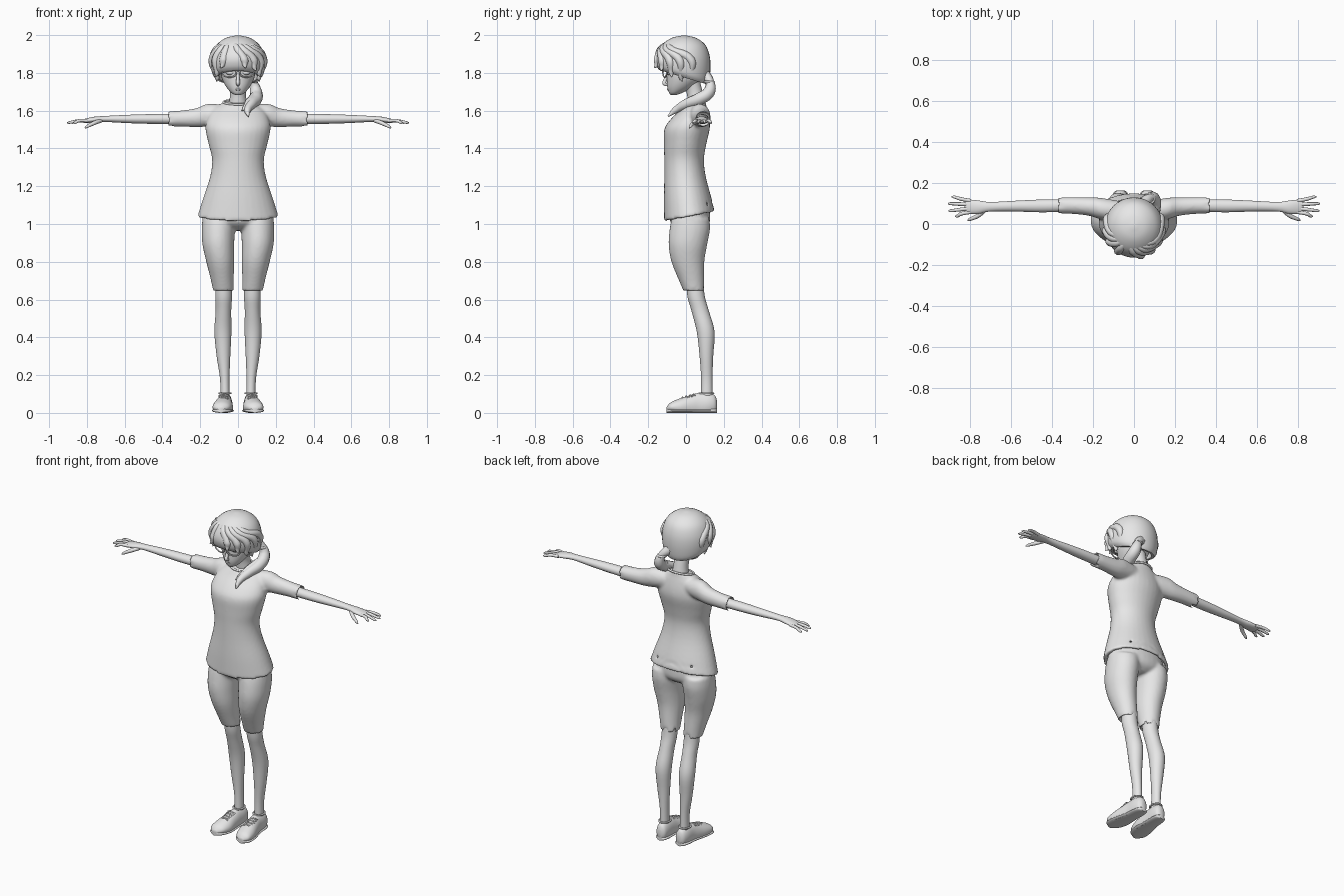
import bpy
import bmesh
from math import sin, cos, pi, radians
from mathutils import Vector

cube = bpy.data.objects.get("Cube")
if cube:
    bpy.data.objects.remove(cube, do_unlink=True)

grey = bpy.data.materials.new("plain_grey")
grey.use_nodes = True
grey.diffuse_color = (.8, .8, .8, 1)
for node in grey.node_tree.nodes:
    if node.type == 'BSDF_PRINCIPLED':
        node.inputs["Base Color"].default_value = (.8, .8, .8, 1)


def smooth_rings(rings, steps):
    """Catmull-Rom blend between rings (x, y, z, radius a, radius b, tilt)."""
    keys = [Vector(tuple(r) + (0,) * (6 - len(r))) for r in rings]
    last = len(keys) - 1
    out = []
    for i in range(last):
        a, b, c, d = (keys[min(max(i + k, 0), last)] for k in (-1, 0, 1, 2))
        for s in range(steps):
            t = s / steps
            out.append(b + (c - a) * (t / 2) + (a * 2 - b * 5 + c * 4 - d) * (t * t / 2)
                       + (b * 3 - a - c * 3 + d) * (t ** 3 / 2))
    return out + [keys[last]]


def loft(bm, rings, axis='Z', sides=32, steps=4, lining=0, floor=None):
    """Skin elliptical rings; a lining turns the open end into a hollow hem."""
    keys = smooth_rings(rings, steps)
    if lining:
        k = 'XYZ'.index(axis)
        inner = keys[-1].copy()
        inner[3] *= .87
        inner[4] *= .87
        deep = inner.copy()
        deep[k] += lining if keys[0][k] > inner[k] else -lining
        keys += [inner, deep]
    loops = []
    for x, y, z, ra, rb, tilt in keys:
        ra, rb = max(ra, .001), max(rb, .001)
        loop = []
        for i in range(sides):
            u, v = ra * cos(2 * pi * i / sides), rb * sin(2 * pi * i / sides)
            p = {'X': (x, y + u, z + v), 'Y': (x + u, y, z + v),
                 'Z': (x + u, y + v, z + tilt * v)}[axis]
            if floor is not None:
                p = (p[0], p[1], max(p[2], floor))
            loop.append(bm.verts.new(p))
        loops.append(loop)
    for lo, hi in zip(loops, loops[1:]):
        for i in range(sides):
            j = (i + 1) % sides
            bm.faces.new((lo[i], lo[j], hi[j], hi[i]))
    bm.faces.new(loops[0])
    bm.faces.new(loops[-1])


def finish(name, mesh, mirror=False, voxel=0):
    obj = bpy.data.objects.new(name, mesh)
    bpy.context.collection.objects.link(obj)
    mesh.materials.clear()
    mesh.materials.append(grey)
    bpy.ops.object.select_all(action='DESELECT')
    obj.select_set(True)
    bpy.context.view_layer.objects.active = obj
    bpy.ops.object.shade_smooth_by_angle(angle=radians(50))
    if mirror:
        obj.modifiers.new("mirror", 'MIRROR').use_mirror_merge = False
    if voxel:
        mod = obj.modifiers.new("blend", 'REMESH')
        mod.mode = 'VOXEL'
        mod.voxel_size = voxel
        mod.use_smooth_shade = True
        mod = obj.modifiers.new("relax", 'SMOOTH')
        mod.iterations = 4
    return obj


def body(name, *parts, mirror=False, voxel=0):
    bm = bmesh.new()
    for part in parts:
        loft(bm, **part)
    bmesh.ops.recalc_face_normals(bm, faces=bm.faces)
    mesh = bpy.data.meshes.new(name)
    bm.to_mesh(mesh)
    bm.free()
    return finish(name, mesh, mirror, voxel)


def strands(name, paths, mirror=False, cyclic=False):
    """Round tubes through points (x, y, z, radius)."""
    data = bpy.data.curves.new(name, 'CURVE')
    data.dimensions = '3D'
    data.bevel_depth = 1
    data.bevel_resolution = 3
    data.resolution_u = 6
    data.use_fill_caps = True
    for path in paths:
        spline = data.splines.new('BEZIER')
        spline.bezier_points.add(len(path) - 1)
        spline.use_cyclic_u = cyclic
        for point, (x, y, z, r) in zip(spline.bezier_points, path):
            point.co = (x, y, z)
            point.radius = r
            point.handle_left_type = point.handle_right_type = 'AUTO'
    helper = bpy.data.objects.new(name + "_path", data)
    bpy.context.collection.objects.link(helper)
    graph = bpy.context.evaluated_depsgraph_get()
    mesh = bpy.data.meshes.new_from_object(helper.evaluated_get(graph))
    bpy.data.objects.remove(helper, do_unlink=True)
    return finish(name, mesh, mirror)


# Shirt: torso and sleeves blended together
torso = [(0, .05, 1.648, .07, .052, .2), (0, .045, 1.63, .1, .06, .1), (0, .04, 1.6, .14, .075),
         (0, .02, 1.55, .165, .105), (0, .005, 1.5, .172, .12), (0, -.005, 1.42, .155, .112),
         (0, -.01, 1.34, .137, .105), (0, -.005, 1.25, .148, .11), (0, .01, 1.13, .187, .127),
         (0, .018, 1.04, .215, .134, .19)]
sleeve = [(.06, .06, 1.58, .05, .05), (.16, .075, 1.576, .052, .06), (.22, .085, 1.563, .045, .05),
          (.3, .09, 1.558, .041, .043), (.37, .09, 1.556, .041, .042)]
body("shirt", dict(rings=torso, lining=.06), dict(rings=sleeve, axis='X', lining=.03),
     mirror=True, voxel=.009)
strands("collar", [[(.076 * cos(a), .048 + .056 * sin(a), 1.645 + .012 * sin(a), .006)
                    for a in (k * pi / 6 for k in range(12))]], cyclic=True)

# Shorts: pelvis and two legs
pelvis = [(0, .02, 1.13, .15, .1), (0, .02, 1.03, .19, .108), (0, .025, .99, .15, .09),
          (0, .03, .965, .05, .05)]
short_leg = [(.098, .024, 1.03, .09, .1), (.104, .02, .97, .088, .107), (.104, .01, .89, .084, .102),
             (.094, .01, .8, .074, .087), (.083, .03, .7, .06, .067), (.077, .043, .643, .055, .055)]
body("shorts", dict(rings=pelvis), dict(rings=short_leg, lining=.03), mirror=True, voxel=.009)

# Lower legs
body("lower_legs", dict(rings=[
    (.077, .045, .72, .04, .045), (.076, .053, .62, .044, .046), (.077, .075, .54, .041, .046),
    (.08, .104, .43, .045, .047), (.077, .108, .3, .036, .036), (.07, .11, .18, .025, .03),
    (.068, .11, .06, .025, .031)]), mirror=True)

# Shoes with a sole, collar and laces
shoe = [(.09, -.102, .022, .014, .01), (.088, -.08, .03, .043, .026), (.08, -.03, .03, .053, .047),
        (.074, .03, .035, .045, .061), (.07, .07, .04, .04, .066), (.068, .12, .045, .038, .06),
        (.066, .152, .045, .03, .048), (.066, .164, .04, .014, .025)]
sole = [(x, y, .012, a + .004, .012) for x, y, z, a, b in shoe]
body("shoes", dict(rings=shoe, axis='Y', floor=.004), mirror=True)
body("shoe_soles", dict(rings=sole, axis='Y', floor=0), mirror=True)
strands("shoe_collars", [[(.069 + .03 * cos(a), .108 + .037 * sin(a), .104, .005)
                          for a in (k * pi / 4 for k in range(8))]], mirror=True, cyclic=True)
laces = []
for k in range(4):
    y, z = -.025 + .02 * k, .078 + .006 * k
    for side in (-1, 1):
        laces.append([(.077 - side * .025, y, z - .008, .003), (.077, y + .006, z + .004, .004),
                      (.077 + side * .025, y + .014, z - .004, .003)])
strands("shoe_laces", laces, mirror=True)

# Arms, palms and fingers
body("arms", dict(axis='X', sides=24, rings=[
    (.3, .09, 1.556, .03, .028), (.45, .088, 1.556, .031, .026), (.58, .087, 1.556, .026, .022),
    (.7, .084, 1.556, .023, .016), (.76, .082, 1.552, .033, .016), (.81, .085, 1.546, .034, .011),
    (.825, .085, 1.544, .028, .006)]), mirror=True)
fingers = []
for base, tip, reach in ((.113, .132, .888), (.095, .099, .906), (.076, .065, .903), (.058, .038, .872)):
    mid = (base + tip) / 2
    fingers.append([(.795, base, 1.547, .009), (.845, mid, 1.546, .009),
                    (reach - .01, tip, 1.537, .007), (reach, tip, 1.535, .003)])
fingers.append([(.725, .07, 1.548, .011), (.76, .04, 1.535, .011),
                (.8, .022, 1.515, .008), (.81, .018, 1.508, .003)])
strands("fingers", fingers, mirror=True)

# Neck and head
body("neck", dict(rings=[(0, .065, 1.59, .062, .05), (0, .056, 1.64, .048, .046),
                         (0, .045, 1.7, .042, .043), (0, .02, 1.77, .05, .05)]))
body("head", dict(rings=[
    (0, -.066, 1.683, .014, .014), (0, -.054, 1.695, .036, .036), (0, -.03, 1.725, .062, .069),
    (0, -.01, 1.765, .083, .091), (0, 0, 1.81, .094, .104), (0, 0, 1.87, .105, .115),
    (0, 0, 1.93, .08, .09), (0, 0, 1.96, .02, .02)]))
strands("nose", [[(0, -.096, 1.8, .007), (0, -.112, 1.757, .01), (0, -.115, 1.745, .011),
                  (0, -.096, 1.736, .008)]])
strands("lips", [[(-.024, -.083, z, .002), (0, -.094, z, .006), (.024, -.083, z, .002)]
                 for z in (1.712, 1.719)])
body("eyes", dict(axis='Y', sides=20, rings=[
    (.042, -.1, 1.802, .006, .004), (.042, -.094, 1.802, .022, .012), (.042, -.07, 1.802, .02, .012)]),
    mirror=True)

# Glasses
lens = [(.046 + .038 * cos(a), -.122 + .02 * (.5 + .5 * cos(a)), 1.801 + .024 * sin(a), .004)
        for a in (k * pi / 6 for k in range(12))]
strands("glasses_rims", [lens], mirror=True, cyclic=True)
strands("glasses_bridge", [[(-.012, -.121, 1.805, .004), (0, -.124, 1.808, .004),
                            (.012, -.121, 1.805, .004)]])
strands("glasses_temples", [[(.084, -.1, 1.806, .005), (.105, -.05, 1.806, .005),
                             (.112, .04, 1.795, .004)]], mirror=True)

# Hair: a hollow cap with a tilted hem and locks sweeping from the parting
body("hair_cap", dict(lining=.04, rings=[
    (0, -.01, 1.998, .01, .01), (0, -.011, 1.985, .065, .065), (0, -.013, 1.95, .112, .114),
    (0, -.016, 1.9, .137, .14, -.03), (0, -.017, 1.85, .144, .147, -.12),
    (0, -.016, 1.8, .137, .14, -.25), (0, -.014, 1.777, .12, .128, -.3)]))


def on_hair(turn, rise, radius, push=.91):
    return (push * .145 * sin(turn) * cos(rise), -.017 - push * .147 * cos(turn) * cos(rise),
            1.86 + push * .137 * sin(rise), radius)


locks = []
for end, low in ((-1.9, -.6), (-1.45, -.7), (-1.05, -.5), (-.6, -.15),
                 (.25, -.15), (.65, -.25), (1.05, -.5), (1.45, -.7), (1.9, -.6)):
    start = -.4 + end * .25
    locks.append([on_hair(start, 1.0, .008), on_hair((start + end) / 2, .55, .021),
                  on_hair(end, .05, .023, .93), on_hair(end * 1.03, low, .012, 1.0),
                  on_hair(end * 1.08, low - .08, .002, 1.1)])
strands("hair_locks", locks)

# Side ponytail over the left shoulder
strands("ponytail", [
    [(.04, .1, 1.79, .03), (.075, .125, 1.755, .022), (.095, .122, 1.7, .033),
     (.095, .07, 1.662, .034), (.072, 0, 1.635, .027), (.05, -.06, 1.6, .018), (.055, -.095, 1.57, .004)],
    [(.085, .08, 1.68, .02), (.06, .01, 1.645, .022), (.035, -.04, 1.613, .012), (.022, -.06, 1.6, .003)]])
strands("hair_tie", [[(.076 + .022 * cos(a), .124 + .022 * sin(a), 1.752, .007)
                      for a in (k * pi / 4 for k in range(8))]], cyclic=True)
